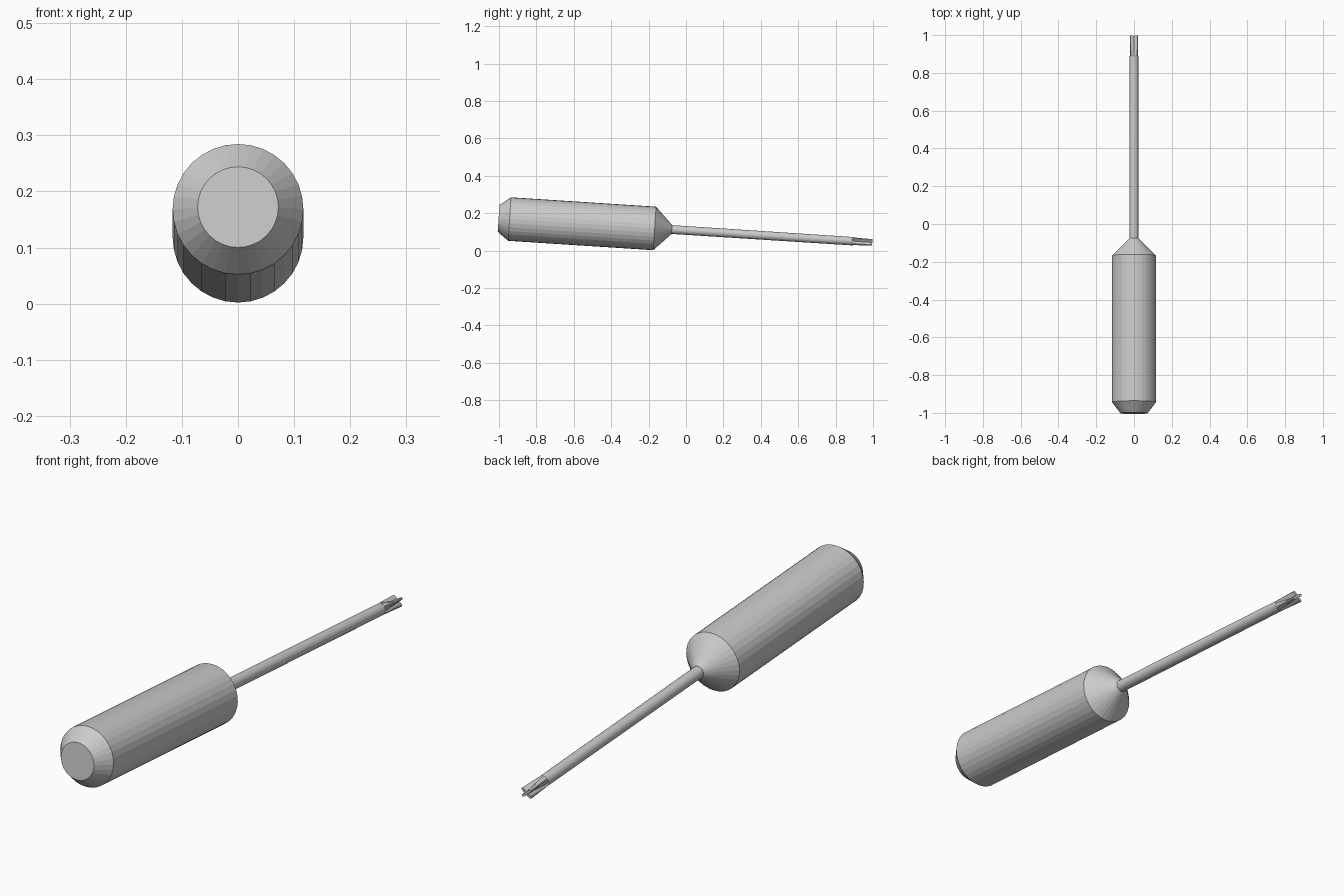
import bpy, math

if "Cube" in bpy.data.objects:
    bpy.data.objects.remove(bpy.data.objects["Cube"])

SIDES = 32
TILT = math.atan(0.0645)
Z0 = 0.1075


def circle(s, r):
    """Ring of radius r at position s along the tool axis (local y)."""
    return [(r * math.cos(2 * math.pi * i / SIDES), s,
             r * math.sin(2 * math.pi * i / SIDES)) for i in range(SIDES)]


def cross(s, peak, valley, x_stretch):
    """Four-bladed ring: valleys on the axes, blades on the diagonals."""
    ring = []
    for i in range(SIDES):
        a = 2 * math.pi * i / SIDES
        b = abs(math.sin(2 * a)) ** 2
        r = valley + (peak - valley) * b
        ring.append((r * math.cos(a) * x_stretch, s, r * math.sin(a)))
    return ring


def loft(name, rings):
    verts = [v for ring in rings for v in ring]
    faces = [tuple(range(SIDES)),
             tuple(reversed(range(len(verts) - SIDES, len(verts))))]
    for k in range(len(rings) - 1):
        a, b = k * SIDES, (k + 1) * SIDES
        for i in range(SIDES):
            j = (i + 1) % SIDES
            faces.append((a + j, a + i, b + i, b + j))
    # outward normals for rings running along +y
    faces = [tuple(reversed(f)) for f in faces]
    mesh = bpy.data.meshes.new(name)
    mesh.from_pydata(verts, [], faces)
    mesh.validate()
    obj = bpy.data.objects.new(name, mesh)
    bpy.context.collection.objects.link(obj)
    # the tool rests on its handle and tip
    obj.rotation_euler.x = -TILT
    obj.location.z = Z0
    import bmesh
    bm = bmesh.new()
    bm.from_mesh(mesh)
    bmesh.ops.recalc_face_normals(bm, faces=bm.faces)
    bm.to_mesh(mesh)
    bm.free()
    return obj


# Handle: chamfered butt, straight grip, conical nose
loft("handle", [circle(-1.004, 0.072), circle(-0.945, 0.1165),
                circle(-0.168, 0.1165), circle(-0.076, 0.024)])

# Shaft with a cross-shaped driving tip
loft("shaft", [circle(-0.09, 0.0235), circle(0.89, 0.0225),
               cross(0.998, 0.0235, 0.004, 1.2)])
